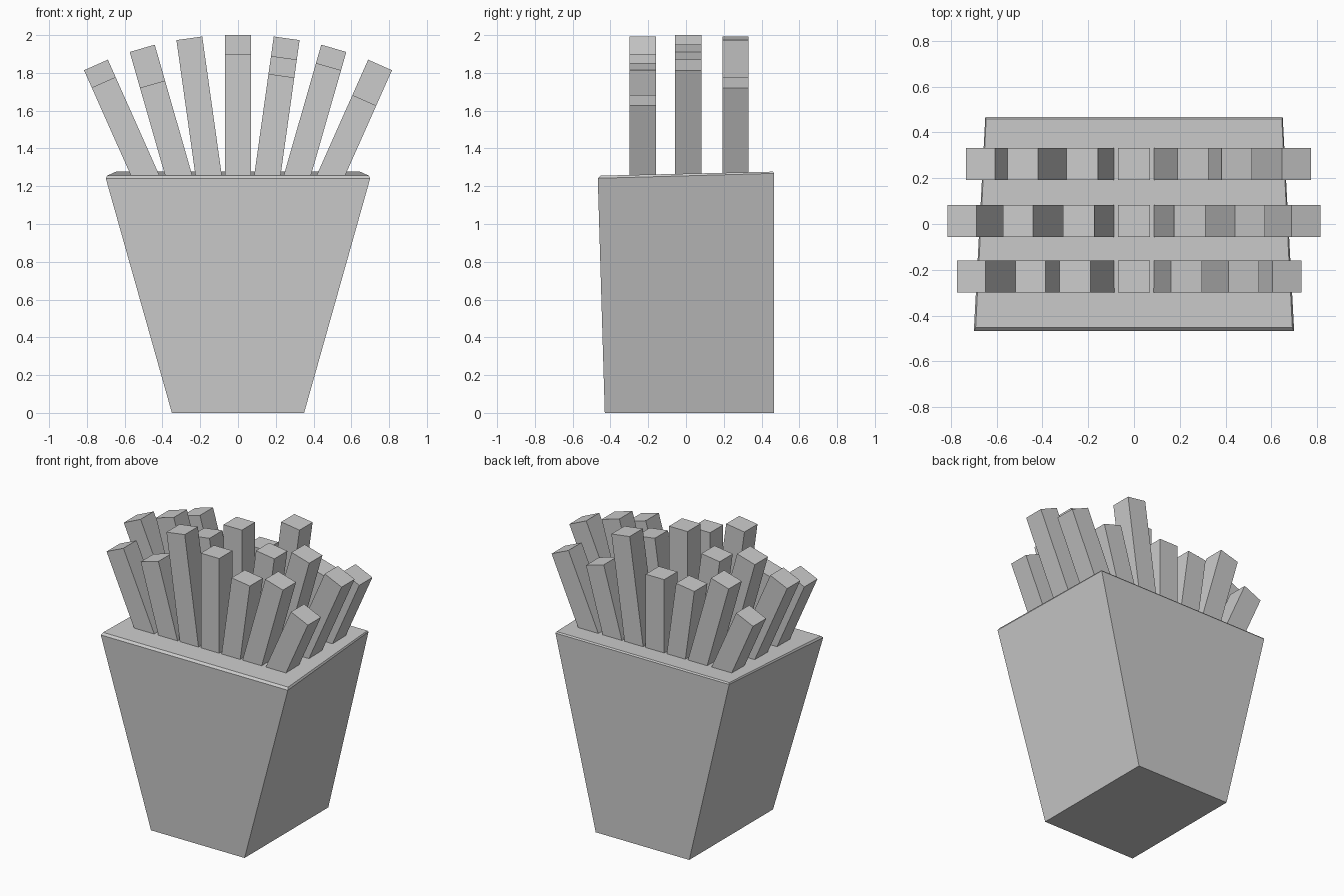
import bpy, bmesh
from math import radians, sin, cos
from mathutils import Matrix, Vector

if "Cube" in bpy.data.objects:
    bpy.data.objects.remove(bpy.data.objects["Cube"])


def make_object(name, bm):
    bmesh.ops.recalc_face_normals(bm, faces=bm.faces)
    mesh = bpy.data.meshes.new(name)
    bm.to_mesh(mesh)
    bm.free()
    obj = bpy.data.objects.new(name, mesh)
    bpy.context.collection.objects.link(obj)
    return obj


# Tapered carton: base, rim and slightly inset sloping top
# each ring: front (half width, y, z), back (half width, y, z)
rings = [
    ((0.35, -0.43, 0.0), (0.35, 0.465, 0.0)),
    ((0.70, -0.467, 1.242), (0.65, 0.467, 1.268)),
    ((0.692, -0.453, 1.256), (0.646, 0.46, 1.277)),
]
bm = bmesh.new()
loops = []
for (fx, fy, fz), (bx, by, bz) in rings:
    loops.append([bm.verts.new(p) for p in
                  ((-fx, fy, fz), (fx, fy, fz), (bx, by, bz), (-bx, by, bz))])
bm.faces.new(loops[0])
bm.faces.new(loops[-1])
for lo, hi in zip(loops, loops[1:]):
    for i in range(4):
        j = (i + 1) % 4
        bm.faces.new((lo[i], lo[j], hi[j], hi[i]))
make_object("carton", bm)


# Square sticks fanned out in three rows
def fry(name, x, y, z_top, angle):
    a = radians(angle)
    axis = Vector((sin(a), 0, cos(a)))
    top = Vector((x, y, 1.26)) + axis * ((z_top - 1.26) / cos(a))
    length = (z_top - 1.05) / cos(a)
    bm = bmesh.new()
    bmesh.ops.create_cube(bm, size=1.0, matrix=(
        Matrix.Translation(top - axis * length / 2)
        @ Matrix.Rotation(a, 4, 'Y')
        @ Matrix.Diagonal((0.138, 0.14, length, 1))))
    make_object(name, bm)


base_x = [-0.493, -0.315, -0.156, 0, 0.156, 0.315, 0.493]
rows = {
    "front": (-0.229, [1.75, 1.74, 1.983, 1.90, 1.785, 1.833, 1.655]),
    "middle": (0.013, [1.842, 1.93, 1.87, 2.0, 1.88, 1.93, 1.842]),
    "back": (0.262, [1.66, 1.855, 1.76, 1.77, 1.983, 1.73, 1.748]),
}
for row, (y, tops) in rows.items():
    for i, z_top in enumerate(tops):
        fry(f"{row}_fry_{i + 1}", base_x[i], y, z_top, (i - 3) * 8)
